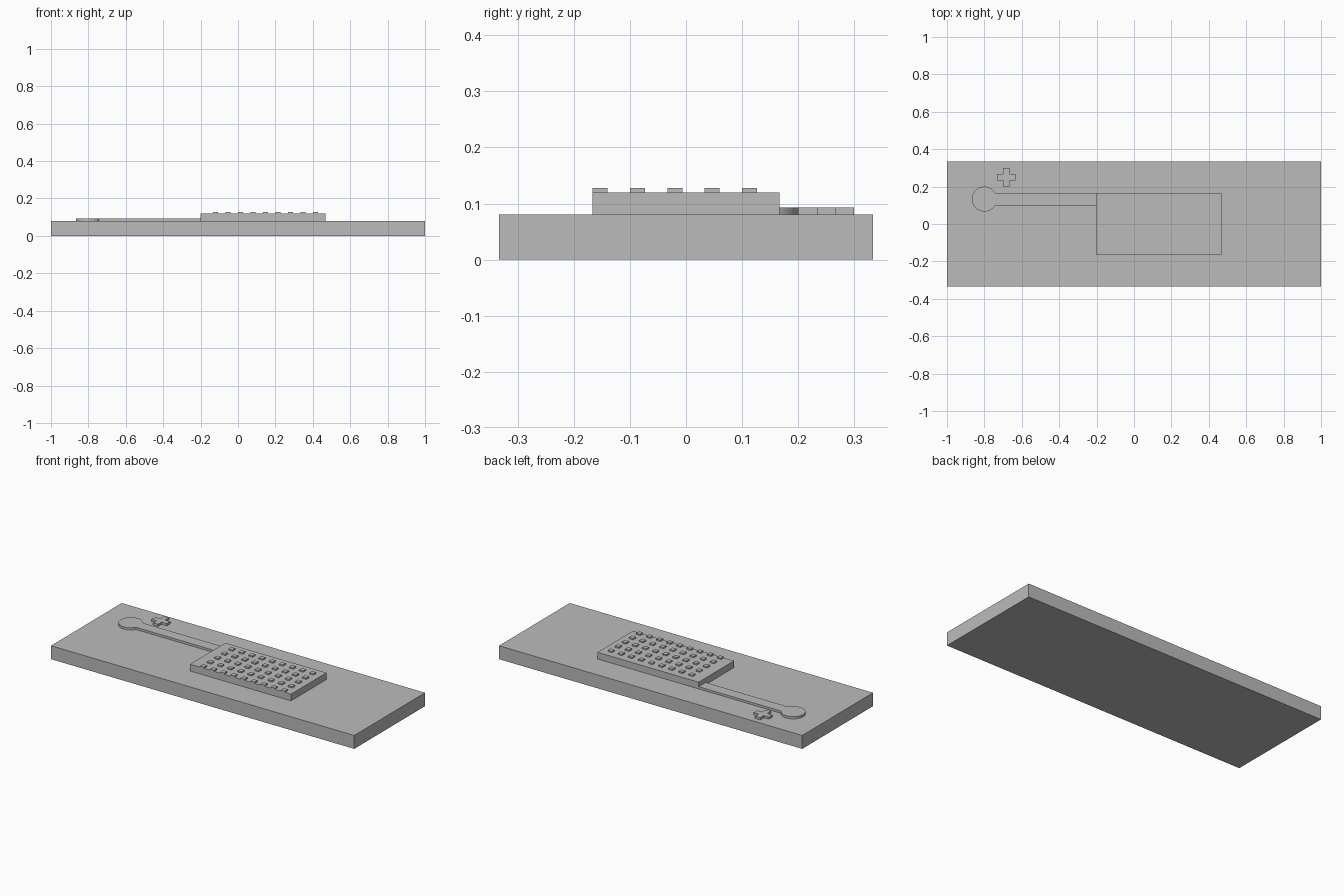
import bpy
import bmesh
from math import asin, cos, sin, pi

if "Cube" in bpy.data.objects:
    bpy.data.objects.remove(bpy.data.objects["Cube"])

grey = bpy.data.materials.new("plain_grey")
grey.use_nodes = True
colour = (0.5, 0.5, 0.5, 1)
grey.diffuse_color = colour
grey.node_tree.nodes["Principled BSDF"].inputs["Base Color"].default_value = colour

MM = 2 / 75  # one millimetre of the slide in model units


def extrude_profile(name, outlines, bottom, top):
    """Prisms standing on closed counter-clockwise outlines, in millimetres."""
    bm = bmesh.new()
    for outline in outlines:
        low = [bm.verts.new((x * MM, y * MM, bottom * MM)) for x, y in outline]
        high = [bm.verts.new((x * MM, y * MM, top * MM)) for x, y in outline]
        bm.faces.new(low[::-1])
        bm.faces.new(high)
        for i in range(len(low)):
            j = (i + 1) % len(low)
            bm.faces.new((low[i], low[j], high[j], high[i]))
    mesh = bpy.data.meshes.new(name)
    bm.to_mesh(mesh)
    bm.free()
    mesh.materials.append(grey)
    obj = bpy.data.objects.new(name, mesh)
    bpy.context.collection.objects.link(obj)
    return obj


def rectangle(x, y, width, depth):
    return [(x, y), (x + width, y), (x + width, y + depth), (x, y + depth)]


# Slide and raised chamber
extrude_profile("base_slide", [rectangle(-37.5, -12.5, 75, 25)], 0, 3)
extrude_profile("chamber", [rectangle(-7.5, -6.25, 25, 12.5)], 3, 4.5)

# Grid of square posts, flush with the front edge of the chamber
posts = [rectangle(-5 + 2.5 * i, -6.25 + 2.5 * j, 1, 1)
         for i in range(9) for j in range(5)]
extrude_profile("posts", posts, 4.5, 4.8)

# Inlet port and channel as one keyhole outline
cx, cy, radius, half = -30, 5, 2.5, 1.25
start = asin(half / radius)
steps = 48
keyhole = [(-7.5, cy - half), (-7.5, cy + half)]
for i in range(steps + 1):
    a = start + (2 * pi - 2 * start) * i / steps
    keyhole.append((cx + radius * cos(a), cy + radius * sin(a)))
channel = extrude_profile("inlet_channel", [keyhole], 3, 3.5)
bpy.ops.object.select_all(action="DESELECT")
channel.select_set(True)
bpy.context.view_layer.objects.active = channel
bpy.ops.object.shade_smooth_by_angle(angle=pi / 6)

# Plus-shaped mark: one arm corner turned through four quarter turns
px, py, arm, reach = -25.625, 9.375, 0.625, 1.875
plus = []
for ux, uy in ((1, 0), (0, 1), (-1, 0), (0, -1)):
    for u, v in ((reach, -arm), (reach, arm), (arm, arm)):
        plus.append((px + u * ux - v * uy, py + u * uy + v * ux))
extrude_profile("plus_mark", [plus], 3, 3.5)
